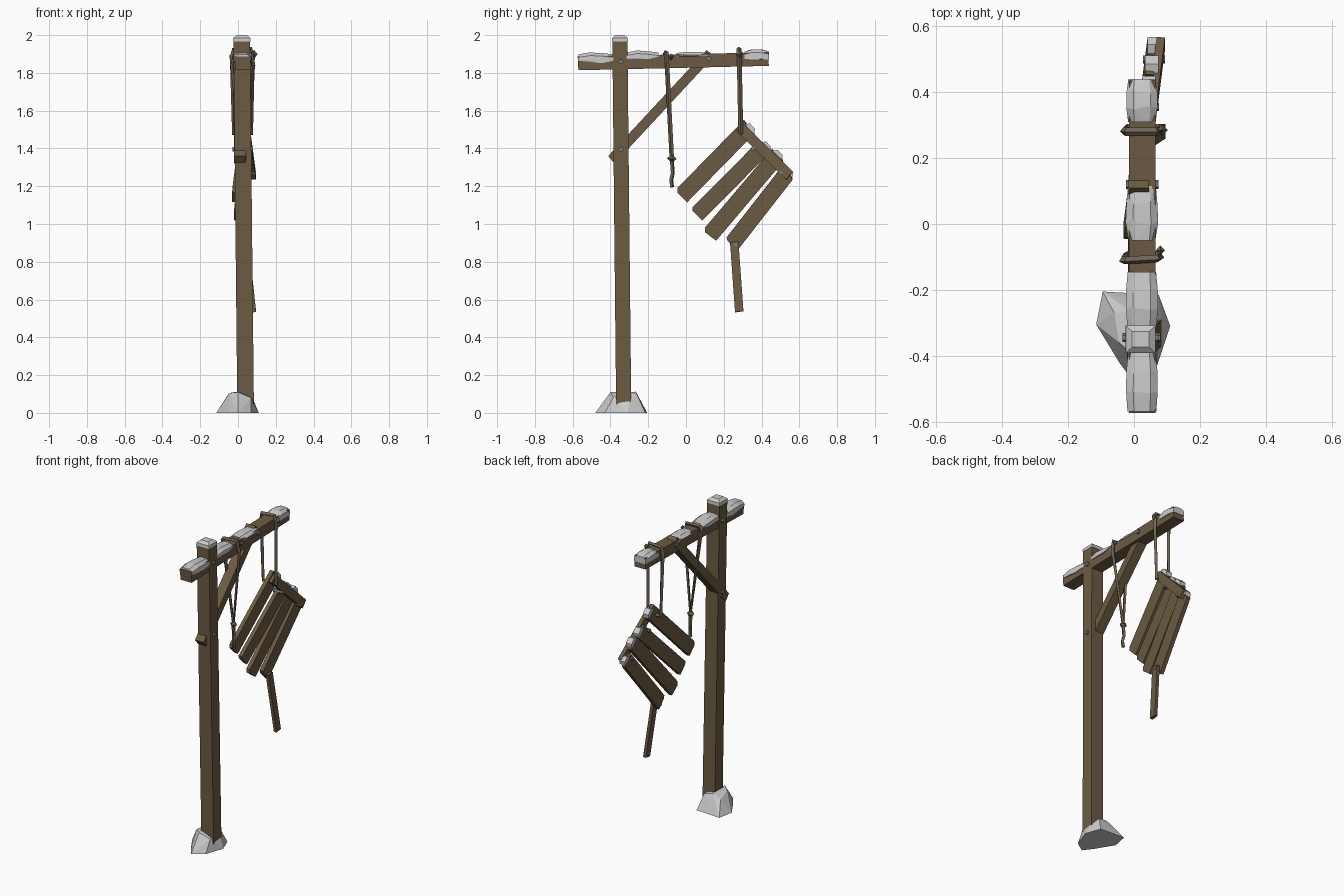
import bpy, bmesh, random
from math import cos, sin, tau
from mathutils import Vector as V

if "Cube" in bpy.data.objects:
    bpy.data.objects.remove(bpy.data.objects["Cube"])

random.seed(4)

def mat(name, col):
    m = bpy.data.materials.new(name)
    m.diffuse_color = (*col, 1)
    m.use_nodes = True
    m.node_tree.nodes["Principled BSDF"].inputs["Base Color"].default_value = m.diffuse_color
    return m

WOOD = mat("wood", (0.15, 0.105, 0.055))
ROPE = mat("rope", (0.16, 0.125, 0.085))
IRON = mat("iron", (0.2, 0.2, 0.21))

def finish(name, bm, m=None):
    bmesh.ops.recalc_face_normals(bm, faces=bm.faces)
    me = bpy.data.meshes.new(name)
    bm.to_mesh(me)
    bm.free()
    ob = bpy.data.objects.new(name, me)
    bpy.context.collection.objects.link(ob)
    if m:
        me.materials.append(m)
    return ob

def loft(name, rings, m):
    bm = bmesh.new()
    vs = [[bm.verts.new(p) for p in r] for r in rings]
    n = len(vs[0])
    for a, b in zip(vs, vs[1:]):
        for i in range(n):
            bm.faces.new((a[i], a[(i + 1) % n], b[(i + 1) % n], b[i]))
    bm.faces.new(vs[0])
    bm.faces.new(vs[-1])
    return finish(name, bm, m)

def plank(name, p0, p1, w, t, chip=0.0, jit=0.0):
    """Board from p0 to p1, w wide across the yz plane, t thick along x."""
    p0, p1 = V(p0), V(p1)
    d = (p1 - p0).normalized()
    s = d.cross(V((1, 0, 0))).normalized()
    n = s.cross(d)
    L = (p1 - p0).length
    j = lambda: random.uniform(-jit, jit)
    h = w / 2
    if chip:
        prof = [(-h, chip), (-h + chip, j()), (h, j()), (h, L - chip * .5), (h - chip, L + j()), (-h, L + j())]
    else:
        prof = [(-h, j()), (h, j()), (h, L + j()), (-h, L + j())]
    return loft(name, [[p0 + s * a + d * b + n * k for a, b in prof] for k in (-t / 2, t / 2)], WOOD)

def hull(name, pts, m=None):
    bm = bmesh.new()
    for p in pts:
        bm.verts.new(p)
    r = bmesh.ops.convex_hull(bm, input=bm.verts)
    junk = {g for g in r["geom_interior"] + r["geom_unused"] if isinstance(g, bmesh.types.BMVert)}
    bmesh.ops.delete(bm, geom=list(junk), context='VERTS')
    return finish(name, bm, m)

def bolt(name, x0, x1, y, z, r=0.014):
    ring = lambda x: [V((x, y + r * cos(i * tau / 6), z + r * sin(i * tau / 6))) for i in range(6)]
    return loft(name, [ring(x0), ring(x1)], IRON)

def rope(name, pts, r=0.011, cyclic=False):
    cu = bpy.data.curves.new(name, 'CURVE')
    cu.dimensions = '3D'
    cu.bevel_depth, cu.bevel_resolution, cu.use_fill_caps = r, 0, True
    sp = cu.splines.new('POLY')
    sp.points.add(len(pts) - 1)
    for q, p in zip(sp.points, pts):
        q.co = (*p, 1)
    sp.use_cyclic_u = cyclic
    ob = bpy.data.objects.new(name, cu)
    bpy.context.collection.objects.link(ob)
    me = bpy.data.meshes.new_from_object(ob.evaluated_get(bpy.context.evaluated_depsgraph_get()))
    bpy.data.objects.remove(ob)
    ob = bpy.data.objects.new(name, me)
    bpy.context.collection.objects.link(ob)
    me.materials.clear()
    me.materials.append(ROPE)
    for p in me.polygons:
        p.use_smooth = False
    return ob

# Leaning post, crossbeam and diagonal brace
plank("post", (0.04, -0.33, 0.05), (0.02, -0.35, 1.98), 0.08, 0.088, jit=0.012)
plank("crossbeam", (0.025, -0.57, 1.85), (0.025, 0.435, 1.873), 0.072, 0.08, jit=0.003)
plank("brace", (0.01, -0.395, 1.34), (0.015, 0.13, 1.905), 0.052, 0.062, jit=0.006)

# Iron bolts through the joints
bolt("post_bolt", -0.035, 0.075, -0.345, 1.86)
bolt("brace_bolt_low", -0.03, 0.08, -0.345, 1.395)
bolt("brace_bolt_high", -0.025, 0.075, 0.12, 1.875)

# Hanging sign of four broken planks with a crossbar
sx = lambda y, off=0: -0.015 + 0.13 * y + off
planks = [((-0.022, 1.15), (0.335, 1.515), 0.09), ((0.053, 1.047), (0.42, 1.415), 0.086),
          ((0.125, 0.94), (0.485, 1.365), 0.09), ((0.24, 0.89), (0.535, 1.268), 0.088)]
for i, (a, b, w) in enumerate(planks):
    plank(f"sign_plank_{i + 1}", (sx(a[0]), *a), (sx(b[0]), *b), w, 0.026, 0.016, 0.006)
plank("sign_crossbar", (sx(0.285, .025), 0.285, 1.512), (sx(0.55, .025), 0.55, 1.255), 0.055, 0.026, jit=0.004)
plank("broken_stick", (0.045, 0.255, 0.91), (0.086, 0.282, 0.535), 0.045, 0.02, jit=0.006)
for i, (y, z) in enumerate([(0.355, 1.4), (0.5, 1.27), (0.262, 0.89)]):
    bolt(f"sign_bolt_{i + 1}", sx(y, -.022), sx(y, .044), y, z, 0.012)

# Rope loop that carries the sign
rope("sign_rope", [(-0.022, 0.29, 1.48), (-0.03, 0.282, 1.88), (-0.022, 0.28, 1.922), (0.065, 0.28, 1.928),
                   (0.076, 0.282, 1.88), (0.07, 0.29, 1.48)], 0.013, True)
hull("sign_rope_knot", [(0.085 + a * .018, 0.285 + b * .016, 1.9 + c * .022) for a, b, c in
     [(1, 0, 0), (-1, 0, 0), (0, 1, .3), (0, -1, -.3), (0, 0, 1), (.2, 0, -1)]], ROPE)

# Loose rope loop with its knot and tail
rope("loose_rope", [(0.02, -0.075, 1.34), (-0.028, -0.1, 1.82), (-0.034, -0.11, 1.89), (-0.022, -0.11, 1.908),
                    (0.07, -0.105, 1.91), (0.08, -0.1, 1.84)], 0.012, True)
hull("loose_rope_knot", [(0.02 + a * .026, -0.075 + b * .026, 1.345 + c * .022) for a, b, c in
     [(1, 0, 0), (-1, 0, 0), (0, 1, 0), (0, -1, .2), (0, 0, 1), (0, 0, -1)]], ROPE)
rope("loose_rope_tail", [(0.02, -0.075, 1.34), (0.018, -0.07, 1.27), (0.024, -0.078, 1.235), (0.02, -0.074, 1.195)], 0.011)
hull("beam_rope_knot", [(0.08 + a * .014, -0.08 + b * .015, 1.885 + c * .018) for a, b, c in
     [(1, 0, 0), (-1, 0, 0), (0, 1, 0), (0, -1, .2), (0, 0, 1), (0, 0, -1)]], ROPE)

# Snow patches lying on the beam
def snow_patch(name, y0, y1, top, low):
    pts = []
    for k in range(4):
        y = y0 + (y1 - y0) * k / 3
        end = k in (0, 3)
        w = (0.042 if end else 0.048) + random.uniform(-.002, .002)
        zt = top - (0.012 if end else random.uniform(0, .006))
        zb = low + random.uniform(0, .025)
        for s in (-1, 1):
            pts += [(0.024 + s * w, y, zb), (0.024 + s * w, y, zt - .016), (0.024 + s * w * .55, y + random.uniform(-.008, .008) * (not end), zt)]
    return hull(name, pts)

for i, a in enumerate([(-0.57, -0.385, 1.91, 1.85), (-0.315, -0.145, 1.92, 1.87),
                       (-0.05, 0.115, 1.917, 1.875), (0.31, 0.44, 1.925, 1.87)]):
    snow_patch(f"beam_snow_{i + 1}", *a)

# Snow cap on the post
hull("post_snow", [(0.02 + sx_ * w, -0.35 + sy * w * .92, z) for w, z in ((0.046, 1.965), (0.045, 1.985), (0.026, 2.0))
                   for sx_ in (-1, 1) for sy in (-1, 1)])

# Snow clumps on the sign's upper edge
for i, (y, z, r) in enumerate([(0.345, 1.51, .03), (0.43, 1.415, .03), (0.492, 1.37, .03), (0.55, 1.275, .027)]):
    c = V((sx(y, .005), y, z))
    along, up = V((0, .72, -.69)), V((0, .69, .72))
    hull(f"sign_snow_{i + 1}", [c + along * a * r + up * b * .012 + V((x * .02, 0, 0))
         for a, b in ((-1.2, -1), (1.1, -1), (-.7, 1), (.6, .8)) for x in (-1, 1)])

# Snow mound around the foot
base = [(-0.095, -0.205), (-0.115, -0.305), (-0.045, -0.42), (0.0, -0.48), (0.07, -0.43), (0.11, -0.31), (0.075, -0.215)]
crown = [(-0.06, -0.27, .085), (-0.045, -0.36, .105), (0.0, -0.4, .11), (0.07, -0.385, .08), (0.085, -0.3, .06),
         (0.05, -0.26, .1), (-0.01, -0.265, .112)]
hull("snow_mound", [(x, y, 0) for x, y in base] + crown)
